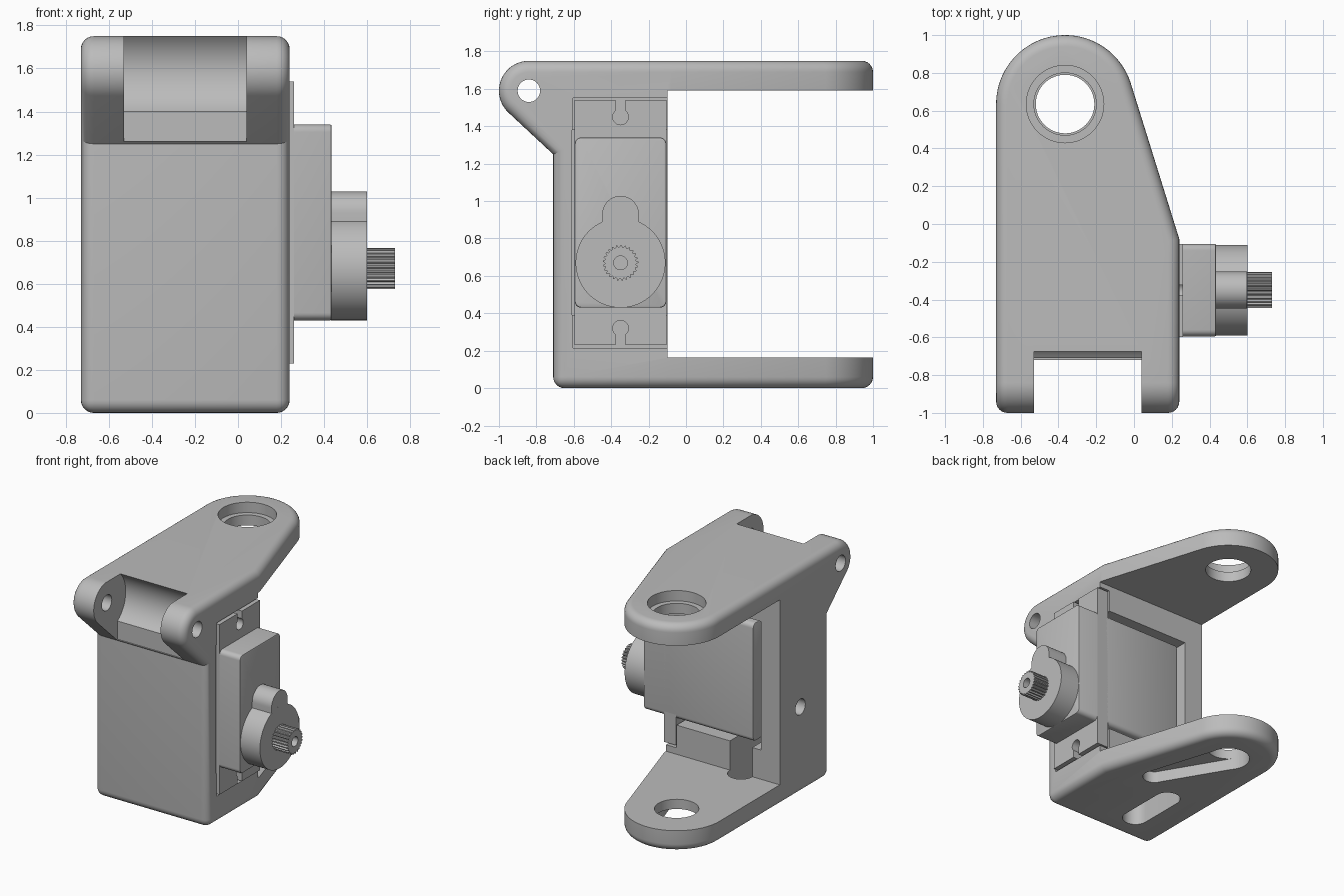
import bpy, bmesh
from math import pi, sin, cos, radians
from mathutils import Vector

if "Cube" in bpy.data.objects:
    bpy.data.objects.remove(bpy.data.objects["Cube"], do_unlink=True)

grey = bpy.data.materials.new("plain grey")
grey.use_nodes = True
colour = (0.5, 0.5, 0.5, 1)
grey.diffuse_color = colour
grey.node_tree.nodes["Principled BSDF"].inputs["Base Color"].default_value = colour


def arc(cu, cv, r, a0, a1, n=24):
    angles = [radians(a0 + (a1 - a0) * i / n) for i in range(n + 1)]
    return [(cu + r * cos(a), cv + r * sin(a)) for a in angles]


def circle(cu, cv, r, n=64):
    return arc(cu, cv, r, 0, 360 - 360 / n, n - 1)


def rounded_box(u0, u1, v0, v1, r):
    return (arc(u1 - r, v1 - r, r, 0, 90, 6) + arc(u0 + r, v1 - r, r, 90, 180, 6)
            + arc(u0 + r, v0 + r, r, 180, 270, 6) + arc(u1 - r, v0 + r, r, 270, 360, 6))


def prism(name, axis, outline, lo, hi):
    """Extrude a (y, z) outline along x, or an (x, y) outline along z."""
    bm = bmesh.new()
    place = (lambda u, v, w: (w, u, v)) if axis == "x" else (lambda u, v, w: (u, v, w))
    face = bm.faces.new([bm.verts.new(place(u, v, lo)) for u, v in outline])
    top = bmesh.ops.extrude_face_region(bm, geom=[face])["geom"]
    shift = Vector(place(0, 0, hi - lo))
    bmesh.ops.translate(bm, vec=shift, verts=[g for g in top if isinstance(g, bmesh.types.BMVert)])
    bmesh.ops.recalc_face_normals(bm, faces=bm.faces[:])
    mesh = bpy.data.meshes.new(name)
    bm.to_mesh(mesh)
    bm.free()
    mesh.materials.append(grey)
    ob = bpy.data.objects.new(name, mesh)
    bpy.context.collection.objects.link(ob)
    return ob


def box(name, x, y, z):
    return prism(name, "z", [(x[0], y[0]), (x[1], y[0]), (x[1], y[1]), (x[0], y[1])], *z)


def apply_modifiers(ob):
    bpy.context.view_layer.update()
    graph = bpy.context.evaluated_depsgraph_get()
    old = ob.data
    ob.data = bpy.data.meshes.new_from_object(ob.evaluated_get(graph))
    ob.modifiers.clear()
    bpy.data.meshes.remove(old)


def combine(ob, other, operation="DIFFERENCE"):
    mod = ob.modifiers.new("cut", "BOOLEAN")
    mod.operation, mod.solver, mod.object = operation, "EXACT", other
    apply_modifiers(ob)
    bpy.data.objects.remove(other, do_unlink=True)


def bevel(ob, width, segments, angle):
    mod = ob.modifiers.new("round", "BEVEL")
    mod.width, mod.segments = width, segments
    mod.limit_method, mod.angle_limit = "ANGLE", radians(angle)
    mod.use_clamp_overlap = False
    apply_modifiers(ob)


# Bracket: side silhouette with hinge ears, crossed with the tapering plan
ear = (-0.84, 1.59)
side = arc(*ear, 0.16, 90, 227) + [(-0.71, 1.25), (-0.71, 0), (1.5, 0), (1.5, 1.75)]
bracket = prism("bracket", "x", side, -1.5, 1.5)
hub = (-0.365, 0.635)
plan = [(-0.73, -1.3), (0.24, -1.3), (0.24, -0.08)] + arc(*hub, 0.365, 18, 180, 40)
combine(bracket, prism("plan", "z", plan, -0.5, 2.5), "INTERSECT")
bevel(bracket, 0.06, 6, 60)

# Space between the two plates
combine(bracket, box("gap", (-1, 1), (-0.1, 2), (0.165, 1.59)))

# Notch between the ears, with a round clearance behind the pin
notch = [(-0.71, 1.26)] + arc(*ear, 0.23, -55.6, 44) + [(-0.675, 2), (-1.5, 2), (-1.5, 1.26)]
combine(bracket, prism("notch", "x", notch, -0.53, 0.04))
combine(bracket, prism("pin_hole", "x", circle(*ear, 0.06), -1, 1))

# Plate holes: counterbored above, horn recess below
combine(bracket, prism("upper_hole", "z", circle(*hub, 0.165), 1.5, 2))
combine(bracket, prism("counterbore", "z", circle(*hub, 0.205), 1.67, 2))
combine(bracket, prism("lower_hole", "z", circle(*hub, 0.155), -0.2, 0.3))
horn = arc(*hub, 0.155, 30, 200) + arc(-0.12, 0.09, 0.085, 200, 390)
combine(bracket, prism("horn_recess", "z", horn, -0.2, 0.09))

# Motor pocket, flange seat, cable slot and rear screw hole
combine(bracket, box("pocket", (-0.57, 0.5), (-0.61, 0.3), (0.39, 1.38)))
combine(bracket, box("flange_seat", (0.15, 0.5), (-0.605, 0.3), (0.215, 1.55)))
cable = arc(-0.4, -0.1, 0.095, 0, 180) + arc(-0.4, -0.46, 0.095, 180, 360)
combine(bracket, prism("cable_slot", "z", cable, -0.2, 0.6))
combine(bracket, prism("screw_hole", "x", circle(-0.35, 0.67, 0.06), -1, -0.5))

# Motor case
axis_y = -0.35
case = prism("motor_case", "x", rounded_box(-0.595, -0.105, 0.43, 1.34, 0.035), -0.5, 0.435)
bevel(case, 0.008, 2, 60)

# Mounting flange with keyhole slots at both ends
flange = box("mounting_flange", (0.16, 0.26), (-0.597, -0.105), (0.23, 1.54))
for z, end in ((1.45, 1.7), (0.32, 0.1)):
    combine(flange, prism("hole", "x", circle(axis_y, z, 0.042, 32), 0, 0.5))
    combine(flange, box("slot", (0, 0.5), (axis_y - 0.027, axis_y + 0.027), sorted((z, end))))

# Gear housing: large and small drums joined in one outline
housing = prism("gear_housing", "x", circle(axis_y, 0.67, 0.24, 96), 0.43, 0.6)
small = arc(axis_y, 0.93, 0.098, 0, 180) + [(axis_y - 0.098, 0.75), (axis_y + 0.098, 0.75)]
combine(housing, prism("small_drum", "x", small, 0.425, 0.5995), "UNION")

# Toothed output shaft with a screw hole
teeth = 25
spline = []
for i in range(teeth * 4):
    r = 0.095 if i % 4 < 2 else 0.084
    a = 2 * pi * i / (teeth * 4)
    spline.append((axis_y + r * cos(a), 0.67 + r * sin(a)))
shaft = prism("output_shaft", "x", spline, 0.59, 0.73)
combine(shaft, prism("bore", "x", circle(axis_y, 0.67, 0.037, 32), 0.62, 1))

# Smooth shading with sharp edges kept
bpy.ops.object.select_all(action="DESELECT")
for ob in (bracket, case, flange, housing, shaft):
    ob.select_set(True)
bpy.context.view_layer.objects.active = bracket
bpy.ops.object.shade_smooth_by_angle(angle=radians(25))
